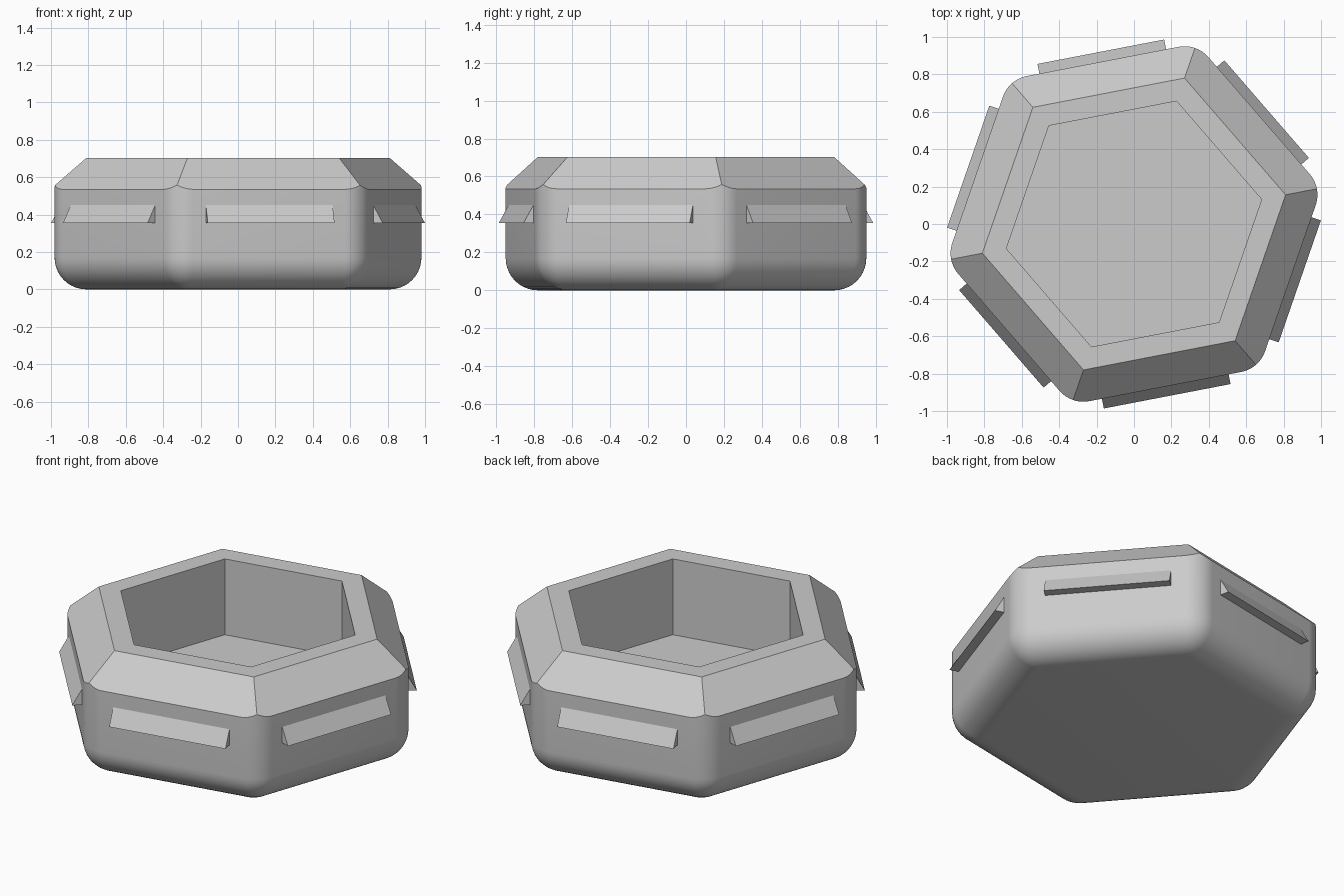
import bpy, bmesh
from math import sin, cos, pi, radians, sqrt

cube = bpy.data.objects.get("Cube")
if cube:
    bpy.data.objects.remove(cube)

TURN = radians(10.9)      # rotation of the hexagon
APOTHEM = 0.715           # core hexagon, also the top and bottom faces
ROUND = 0.17              # corner and bottom fillet radius
RIM_Z, TOP_Z, FLOOR_Z = 0.535, 0.703, 0.25
POCKET_R = 0.695
ARC = 12                  # segments per rounded corner
STEPS = 10                # segments of the bottom fillet

grey = bpy.data.materials.new("light_grey")
grey.use_nodes = True
colour = (0.6, 0.6, 0.6, 1)
grey.diffuse_color = colour
grey.node_tree.nodes["Principled BSDF"].inputs["Base Color"].default_value = colour


def finish(name, bm):
    bmesh.ops.remove_doubles(bm, verts=bm.verts, dist=1e-4)
    bmesh.ops.recalc_face_normals(bm, faces=bm.faces)
    mesh = bpy.data.meshes.new(name)
    bm.to_mesh(mesh)
    bm.free()
    mesh.materials.append(grey)
    obj = bpy.data.objects.new(name, mesh)
    bpy.context.collection.objects.link(obj)
    return obj


def hexagon(bm, radius, z):
    return [bm.verts.new((radius * cos(TURN + k * pi / 3), radius * sin(TURN + k * pi / 3), z))
            for k in range(6)]


def rounded_ring(bm, rho, height):
    """Hexagon with corners of radius rho; height is a function of the corner angle."""
    ring = []
    core = APOTHEM * 2 / sqrt(3)
    for k in range(6):
        th = TURN + k * pi / 3
        for j in range(ARC + 1):
            off = (j / ARC - 0.5) * pi / 3
            ring.append(bm.verts.new((core * cos(th) + rho * cos(th + off),
                                      core * sin(th) + rho * sin(th + off), height(off))))
    return ring


def bridge(bm, a, b):
    n = len(a)
    for i in range(n):
        j = (i + 1) % n
        bm.faces.new((a[i], a[j], b[j], b[i]))


# Body: rounded bottom, straight walls, chamfered rim
bm = bmesh.new()
core_r = APOTHEM * 2 / sqrt(3)
rings = []
for s in range(1, STEPS + 1):
    t = s / STEPS * pi / 2
    z = ROUND * (1 - cos(t))
    rings.append(rounded_ring(bm, ROUND * sin(t), lambda off, z=z: z))
slope = (TOP_Z - RIM_Z) / ROUND
rim = rounded_ring(bm, ROUND,
                   lambda off: RIM_Z + slope * ROUND * (1 - cos(pi / 6 - abs(off))))
rings.append(rim)
for low, high in zip(rings, rings[1:]):
    bridge(bm, low, high)

# Underside, joined to the first fillet ring
base = hexagon(bm, core_r, 0)
bm.faces.new(base)
w = ARC + 1
for k in range(6):
    n = (k + 1) % 6
    for j in range(ARC):
        bm.faces.new((base[k], rings[0][k * w + j], rings[0][k * w + j + 1]))
    bm.faces.new((base[k], base[n], rings[0][n * w], rings[0][k * w + ARC]))

# Chamfer facets, mitred at the corners
top = hexagon(bm, core_r, TOP_Z)
for k in range(6):
    n = (k + 1) % 6
    bm.faces.new(rim[k * w + ARC // 2:(k + 1) * w] + rim[n * w:n * w + ARC // 2 + 1]
                 + [top[n], top[k]])

# Pocket
lip = hexagon(bm, POCKET_R, TOP_Z)
floor = hexagon(bm, POCKET_R, FLOOR_Z)
bridge(bm, top, lip)
bridge(bm, lip, floor)
bm.faces.new(floor)
body = finish("hexagonal_bowl", bm)

bpy.ops.object.select_all(action='DESELECT')
body.select_set(True)
bpy.context.view_layer.objects.active = body
bpy.ops.object.shade_smooth_by_angle(angle=radians(30))

# Wedge grips, one on each wall
wall = APOTHEM + ROUND
profile = [(wall - 0.01, 0.355), (wall + 0.053, 0.355), (wall, 0.45), (wall - 0.01, 0.45)]
for k in range(6):
    a = TURN + pi / 6 + k * pi / 3
    bm = bmesh.new()
    ends = [[bm.verts.new((r * cos(a) - side * sin(a), r * sin(a) + side * cos(a), z))
             for r, z in profile] for side in (-0.345, 0.345)]
    bridge(bm, *ends)
    for end in ends:
        bm.faces.new(end)
    finish(f"wedge_grip_{k + 1}", bm)
